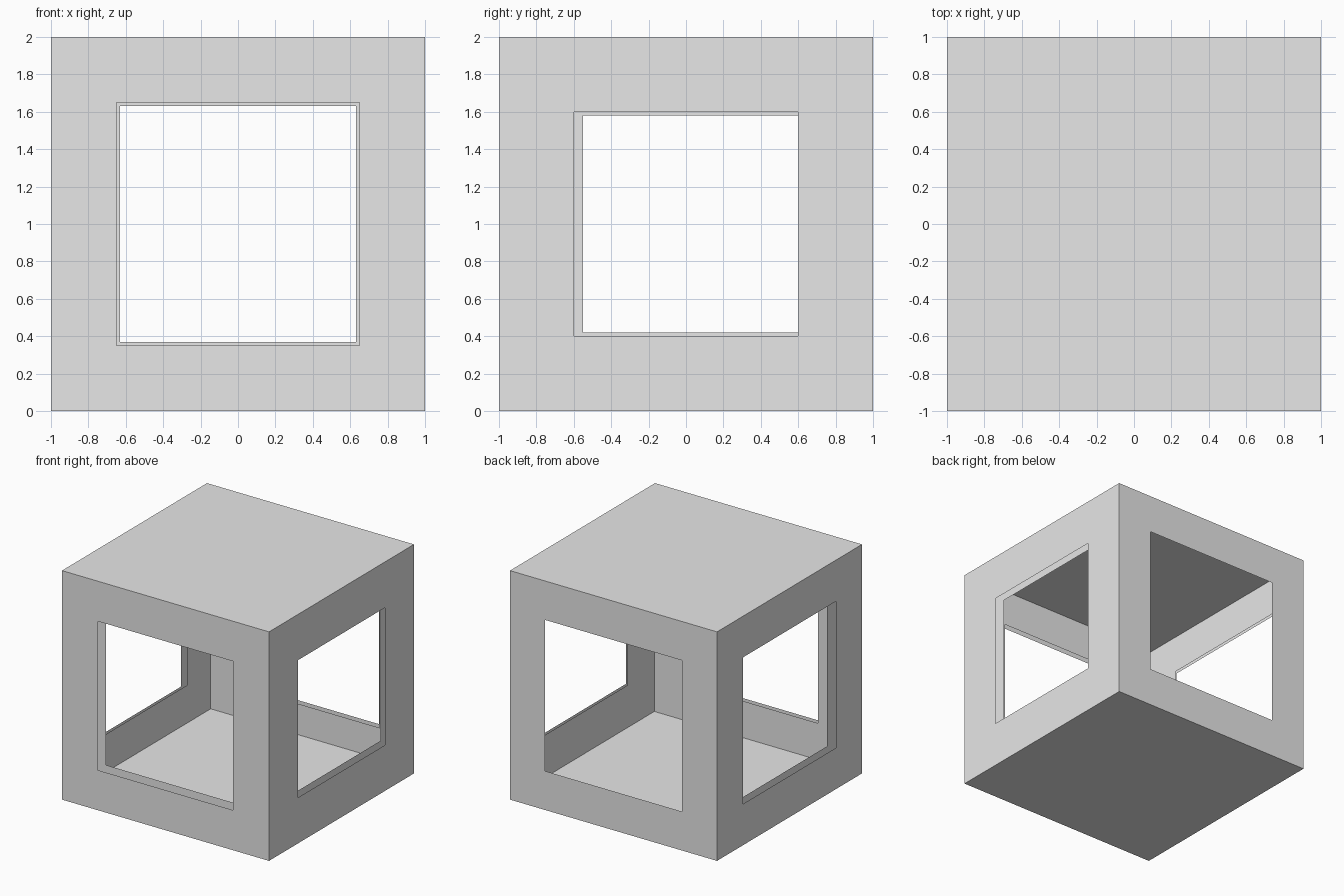
import bpy, bmesh
from mathutils import Vector

cube = bpy.data.objects.get("Cube")
if cube:
    bpy.data.objects.remove(cube, do_unlink=True)

grey = bpy.data.materials.new("light_grey")
grey.use_nodes = True
grey.diffuse_color = (0.8, 0.8, 0.8, 1)
grey.node_tree.nodes["Principled BSDF"].inputs["Base Color"].default_value = grey.diffuse_color


def ring(point, u0, u1, z0, z1):
    """Four corners of a rectangle in a wall plane."""
    return [point(u, z) for u, z in ((u0, z0), (u1, z0), (u1, z1), (u0, z1))]


def shell(name, half, shift, holes, inward):
    """Box of thin sheets: plain floor and roof, four walls with square openings."""
    bm = bmesh.new()
    lo, hi = 1 - half, 1 + half
    y0, y1 = shift - half, shift + half

    # wall planes: function from (sideways, height) to space, and sideways range
    walls = {
        "front": (lambda u, z: Vector((u, y0, z)), -half, half),
        "back": (lambda u, z: Vector((u, y1, z)), -half, half),
        "left": (lambda u, z: Vector((half, u, z)), y0, y1),
        "right": (lambda u, z: Vector((-half, u, z)), y0, y1),
    }
    for side, (point, u0, u1) in walls.items():
        centre, size = holes[side]
        outer = ring(point, u0, u1, lo, hi)
        inner = ring(point, centre - size, centre + size, 1 - size, 1 + size)
        a = [bm.verts.new(p) for p in outer]
        b = [bm.verts.new(p) for p in inner]
        for i in range(4):
            j = (i + 1) % 4
            bm.faces.new((a[i], a[j], b[j], b[i]))

    # floor and roof sheets
    for z in (lo, hi):
        corners = ring(lambda u, v: Vector((u, v, z)), -half, half, y0, y1)
        bm.faces.new([bm.verts.new(p) for p in corners])

    bmesh.ops.remove_doubles(bm, verts=bm.verts, dist=0.0001)

    # point the sheets out of the box, or into it for the lining
    middle = Vector((0, shift, 1))
    for face in bm.faces:
        face.normal_update()
        outside = face.normal.dot(face.calc_center_median() - middle) > 0
        if outside == inward:
            face.normal_flip()

    mesh = bpy.data.meshes.new(name)
    bm.to_mesh(mesh)
    bm.free()
    mesh.materials.append(grey)
    obj = bpy.data.objects.new(name, mesh)
    bpy.context.collection.objects.link(obj)
    return obj


# Outer box: (opening centre, opening half size) for each wall
shell("outer_box", 1.0, 0.0, {
    "front": (0, 0.65), "back": (0, 0.66),
    "left": (0, 0.60), "right": (0, 0.64)}, inward=False)

# Inner lining, set back a little from the front
shell("inner_lining", 0.95, 0.03, {
    "front": (0, 0.63), "back": (0, 0.68),
    "left": (0.03, 0.58), "right": (0.03, 0.62)}, inward=True)
